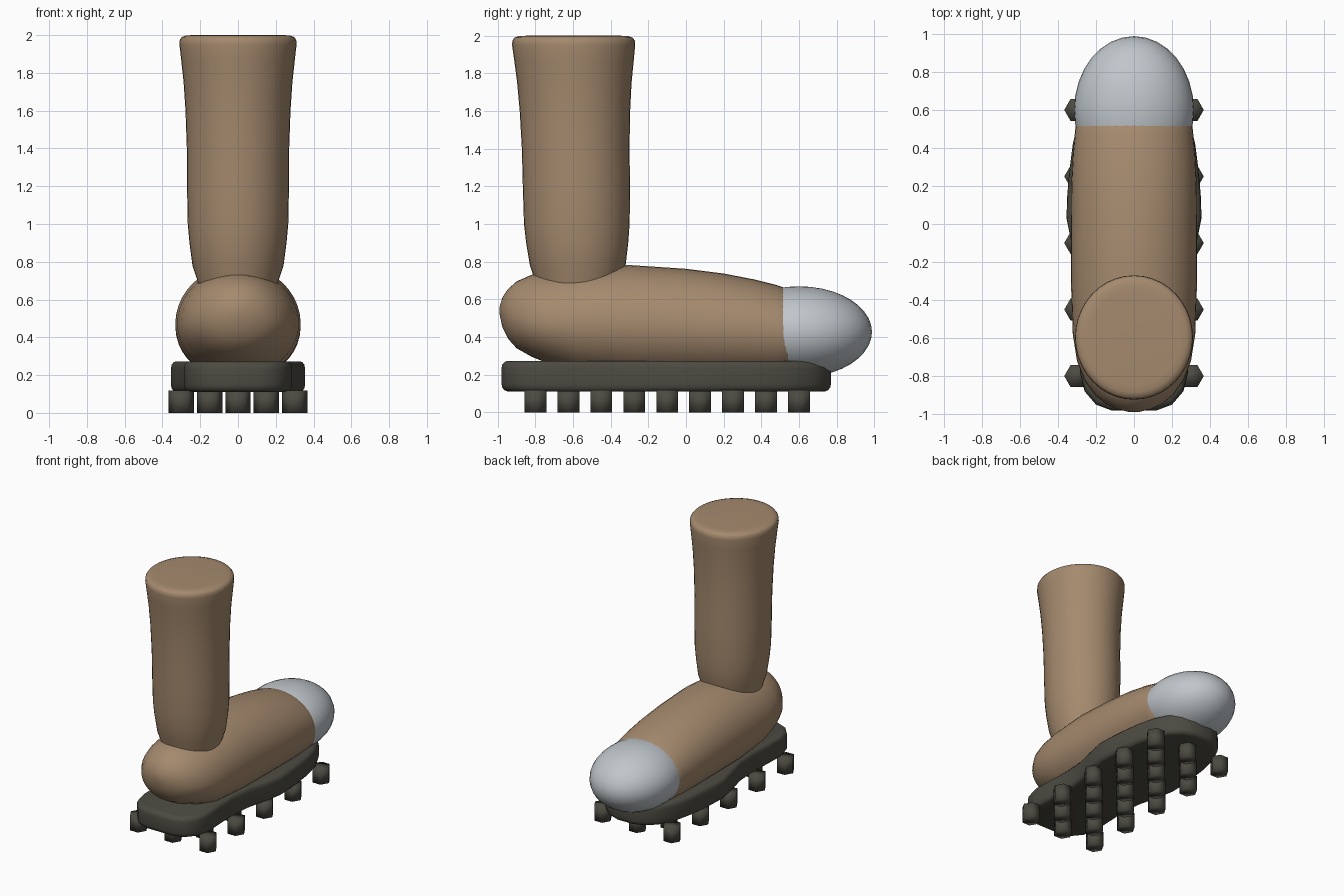
import bpy, bmesh, math


def material(name, rgb):
    m = bpy.data.materials.new(name)
    m.diffuse_color = (*rgb, 1)
    return m


TAN = material("tan_leather", (0.376, 0.254, 0.156))
STEEL = material("pale_steel", (0.527, 0.565, 0.597))
RUBBER = material("dark_rubber", (0.072, 0.069, 0.054))


def finish(name, bm, mat, angle=None):
    bmesh.ops.recalc_face_normals(bm, faces=bm.faces)
    me = bpy.data.meshes.new(name)
    bm.to_mesh(me)
    bm.free()
    me.materials.append(mat)
    ob = bpy.data.objects.new(name, me)
    bpy.context.collection.objects.link(ob)
    bpy.ops.object.select_all(action='DESELECT')
    ob.select_set(True)
    bpy.context.view_layer.objects.active = ob
    if angle:
        bpy.ops.object.shade_smooth_by_angle(angle=math.radians(angle))
    else:
        bpy.ops.object.shade_smooth()
    return ob


def loft(name, rings, mat, angle=None):
    """Skin closed rings of points and cap both ends."""
    bm = bmesh.new()
    loops = [[bm.verts.new(p) for p in ring] for ring in rings]
    n = len(loops[0])
    for a, b in zip(loops, loops[1:]):
        for i in range(n):
            j = (i + 1) % n
            bm.faces.new((a[i], a[j], b[j], b[i]))
    bm.faces.new(loops[0][::-1])
    bm.faces.new(loops[-1])
    return finish(name, bm, mat, angle)


def circle(n):
    return [(math.cos(2 * math.pi * i / n), math.sin(2 * math.pi * i / n)) for i in range(n)]


# Leg shaft: z, radius, centre y; slightly deeper than wide
shaft = [(0.55, 0.19, -0.575), (0.70, 0.215, -0.575), (0.78, 0.241, -0.575),
         (0.90, 0.257, -0.578), (1.0, 0.266, -0.58), (1.2, 0.270, -0.582),
         (1.4, 0.271, -0.586), (1.6, 0.278, -0.59), (1.75, 0.288, -0.593),
         (1.87, 0.301, -0.595), (1.95, 0.310, -0.597), (1.975, 0.308, -0.597),
         (1.99, 0.297, -0.597), (1.998, 0.275, -0.597), (2.0, 0.24, -0.597)]
loft("boot_shaft", [[(r * c, cy + 1.055 * r * s, z) for c, s in circle(40)]
                    for z, r, cy in shaft], TAN)

# Foot: y, half width, widest height, top, bottom
foot = [(-0.99, 0.02, 0.54, 0.56, 0.52), (-0.975, 0.085, 0.53, 0.61, 0.45),
        (-0.945, 0.15, 0.515, 0.655, 0.39), (-0.90, 0.205, 0.50, 0.695, 0.34),
        (-0.82, 0.262, 0.485, 0.73, 0.295), (-0.72, 0.300, 0.475, 0.745, 0.255),
        (-0.58, 0.322, 0.47, 0.762, 0.20), (-0.30, 0.332, 0.47, 0.782, 0.17),
        (0.0, 0.332, 0.46, 0.762, 0.17), (0.20, 0.330, 0.45, 0.737, 0.17),
        (0.36, 0.322, 0.44, 0.706, 0.17), (0.48, 0.311, 0.43, 0.676, 0.175),
        (0.54, 0.305, 0.42, 0.655, 0.18), (0.60, 0.27, 0.42, 0.61, 0.22)]
loft("boot_foot", [[(w * c, y, zc + s * (top - zc if s > 0 else zc - bot)) for c, s in circle(40)]
                   for y, w, zc, top, bot in foot], TAN)

# Toe cap
bm = bmesh.new()
bmesh.ops.create_uvsphere(bm, u_segments=32, v_segments=20, radius=1)
for v in bm.verts:
    v.co = (v.co.x * 0.315, 0.60 + v.co.y * 0.388, 0.427 + v.co.z * 0.242)
finish("toe_cap", bm, STEEL)

# Sole: mirrored half outline with a narrow waist, rounded top and bottom rims
half = [(0.12, -0.98), (0.20, -0.95), (0.26, -0.88), (0.285, -0.78), (0.28, -0.62),
        (0.272, -0.45), (0.285, -0.28), (0.325, -0.12), (0.355, 0.03), (0.352, 0.14),
        (0.34, 0.28), (0.322, 0.42), (0.29, 0.55), (0.23, 0.67), (0.16, 0.735), (0.07, 0.77)]
outline = half + [(-x, y) for x, y in reversed(half)]
rims = [(0.11, 0.92), (0.116, 0.96), (0.13, 0.99), (0.15, 1), (0.235, 1),
        (0.255, 0.99), (0.268, 0.96), (0.273, 0.92)]
loft("sole", [[(x * k, (y + 0.105) * (0.5 + k / 2) - 0.105, z) for x, y in outline]
              for z, k in rims], RUBBER, 50)

# Studs: staggered rows of hexagonal pegs
for row in range(9):
    y = -0.8 + 0.175 * row
    for x in ((-0.3, 0, 0.3) if row % 2 == 0 else (-0.15, 0.15)):
        loft("stud", [[(x + 0.067 * c, y + 0.067 * s, z) for c, s in circle(6)]
                      for z in (0, 0.118)], RUBBER)
